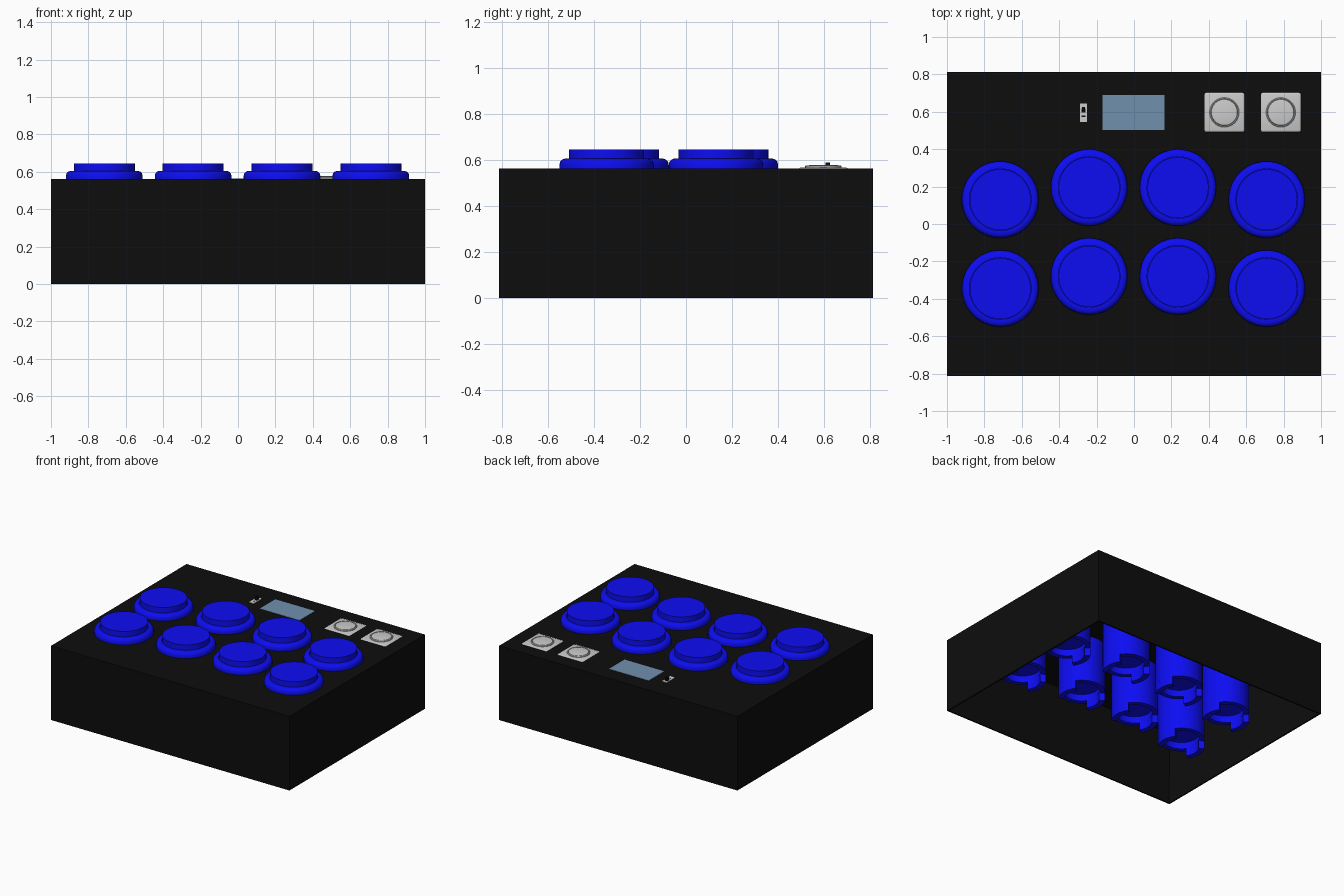
import bpy, bmesh
from math import cos, sin, pi, radians

if "Cube" in bpy.data.objects:
    bpy.data.objects.remove(bpy.data.objects["Cube"])


def material(name, rgb):
    m = bpy.data.materials.new(name)
    m.diffuse_color = (*rgb, 1)
    m.use_nodes = True
    m.node_tree.nodes["Principled BSDF"].inputs["Base Color"].default_value = m.diffuse_color
    return m


BLACK = material("black", (0.004, 0.004, 0.004))
BLUE = material("blue", (0.004, 0.004, 0.9))
GLASS = material("screen_blue", (0.16, 0.28, 0.42))


def finish(name, bm, mat=None, loc=(0, 0, 0), smooth=True):
    bmesh.ops.remove_doubles(bm, verts=bm.verts, dist=1e-5)
    bmesh.ops.recalc_face_normals(bm, faces=bm.faces)
    me = bpy.data.meshes.new(name)
    bm.to_mesh(me)
    bm.free()
    ob = bpy.data.objects.new(name, me)
    ob.location = loc
    bpy.context.collection.objects.link(ob)
    if mat:
        me.materials.append(mat)
    if smooth:
        bpy.ops.object.select_all(action='DESELECT')
        ob.select_set(True)
        bpy.context.view_layer.objects.active = ob
        bpy.ops.object.shade_smooth_by_angle(angle=radians(35))
    return ob


def lathe(bm, profile, segs=48, start=0.0, sweep=2 * pi, closed=False):
    """Revolve (radius, z) points about z; partial sweeps get end caps."""
    full = sweep > 6.28
    pts = profile + profile[:1] if closed else profile
    rings = [[bm.verts.new((r * cos(a), r * sin(a), z)) for r, z in pts]
             for a in (start + sweep * i / segs for i in range(segs + 1))]
    for r0, r1 in zip(rings, rings[1:]):
        for j in range(len(pts) - 1):
            bm.faces.new((r0[j], r1[j], r1[j + 1], r0[j + 1]))
    if not full:
        n = len(profile)
        bm.faces.new(rings[0][:n])
        bm.faces.new(rings[-1][:n])
    bmesh.ops.remove_doubles(bm, verts=bm.verts, dist=1e-5)
    bmesh.ops.dissolve_degenerate(bm, edges=bm.edges, dist=1e-6)


def box(name, size, centre, mat=None, bevel=0.0):
    bm = bmesh.new()
    bmesh.ops.create_cube(bm, size=1)
    bmesh.ops.scale(bm, vec=size, verts=bm.verts)
    if bevel:
        bmesh.ops.bevel(bm, geom=bm.edges[:], offset=bevel, segments=3,
                        profile=0.5, affect='EDGES')
    return finish(name, bm, mat, centre, smooth=bevel > 0)


TOP = 0.562

# Case: thin shell, open underneath
bm = bmesh.new()
bmesh.ops.create_cube(bm, size=1)
bmesh.ops.scale(bm, vec=(2, 1.624, TOP), verts=bm.verts)
bmesh.ops.delete(bm, geom=[f for f in bm.faces if f.normal.z < -0.5], context='FACES')
case = finish("case", bm, BLACK, (0, 0, TOP / 2), smooth=False)
shell = case.modifiers.new("wall", 'SOLIDIFY')
shell.thickness = 0.016
shell.offset = -1

# Large push buttons: rounded rim with hollow barrel, plunger, two clip tabs
body = [(0, 0.25), (0.125, 0.25), (0.125, 0.2), (0.161, 0.2), (0.161, TOP),
        (0.205, TOP), (0.205, 0.578), (0.202, 0.591), (0.194, 0.600),
        (0.182, 0.605), (0.165, 0.605), (0.165, 0.59), (0, 0.59)]
plunger = [(0, 0.585), (0.163, 0.585), (0.163, 0.645), (0, 0.645)]
tab = [(0.12, 0.21), (0.161, 0.21), (0.161, 0.14), (0.12, 0.14)]

columns = [(-0.715, 0.13), (-0.24, 0.195), (0.235, 0.195), (0.71, 0.13)]
for x, y_back in columns:
    for y in (y_back, y_back - 0.475):
        bm = bmesh.new()
        lathe(bm, body)
        finish("button_rim_and_barrel", bm, BLUE, (x, y, 0))
        bm = bmesh.new()
        lathe(bm, plunger)
        finish("button_plunger", bm, BLUE, (x, y, 0))
        for side in (0, pi):
            bm = bmesh.new()
            lathe(bm, tab, 12, side - 0.6, 1.2, closed=True)
            finish("button_clip_tab", bm, BLUE, (x, y, 0))

# Small square buttons with a round raised cap inside a groove ring
cap = [(0, 0.555), (0.079, 0.555), (0.079, 0.572), (0.076, 0.575),
       (0.073, 0.575), (0.071, 0.569), (0.069, 0.575), (0.06, 0.577), (0, 0.577)]
for x in (0.483, 0.785):
    box("small_button_base", (0.222, 0.218, 0.07), (x, 0.597, 0.532), bevel=0.014)
    bm = bmesh.new()
    lathe(bm, cap)
    finish("small_button_cap", bm, None, (x, 0.597, 0))

# Display window, just proud of the top
box("display", (0.333, 0.186, 0.02), (-0.003, 0.596, 0.554), GLASS)

# Slide switch: grey frame, dark slot and black slider
for s in (-1, 1):
    box("switch_frame_side", (0.01, 0.1, 0.02), (-0.27 + s * 0.015, 0.595, 0.555))
    box("switch_frame_end", (0.03, 0.028, 0.02), (-0.27, 0.595 + s * 0.036, 0.5548))
box("switch_frame_bar", (0.02, 0.016, 0.02), (-0.27, 0.588, 0.5548))
box("switch_slider", (0.018, 0.02, 0.04), (-0.27, 0.615, 0.568), BLACK)
